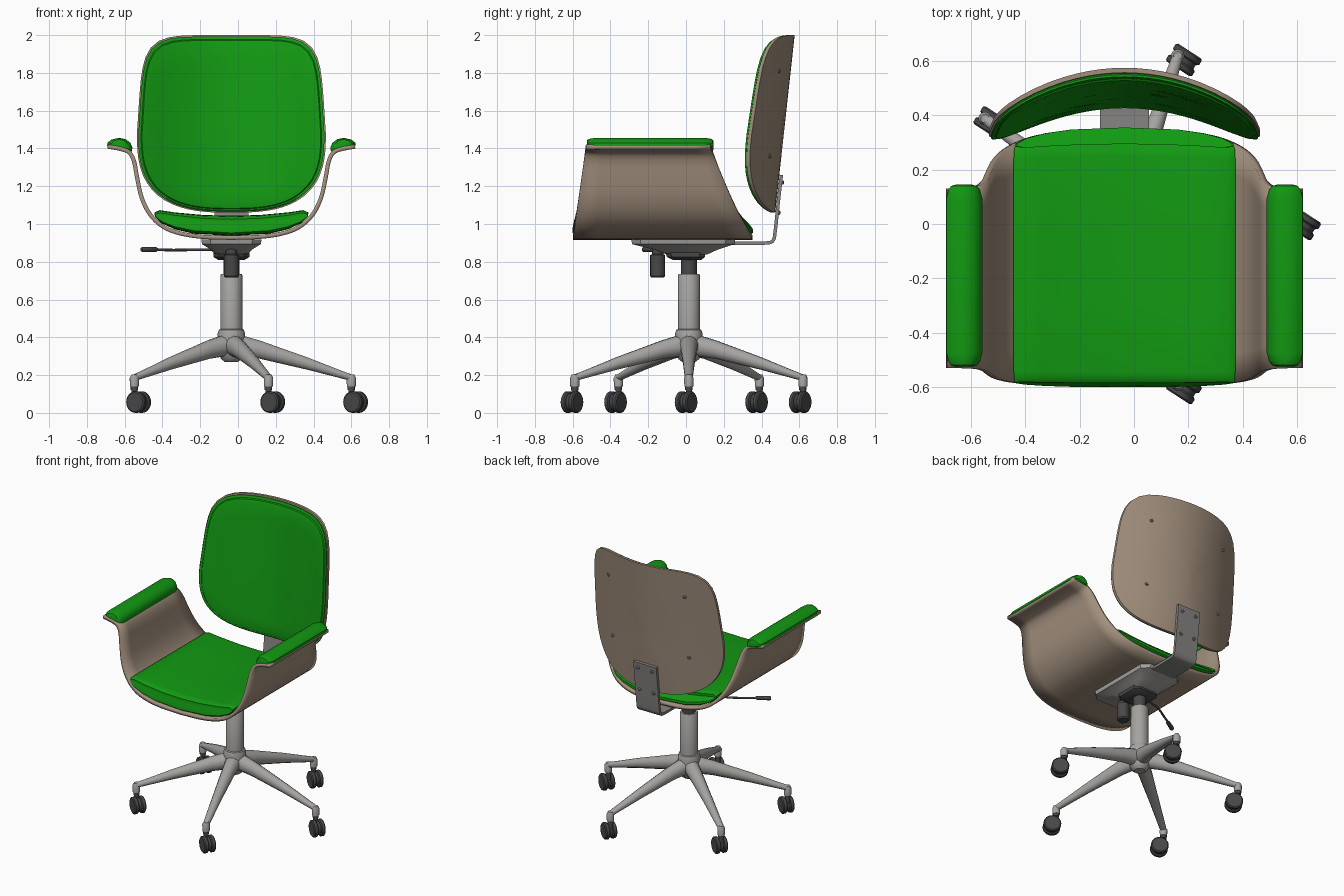
import bpy, bmesh, math
from mathutils import Matrix, Vector

if "Cube" in bpy.data.objects:
    bpy.data.objects.remove(bpy.data.objects["Cube"], do_unlink=True)

CX, CY = -0.035, 0.015          # column axis
parts = []


def material(name, r, g, b):
    m = bpy.data.materials.new(name)
    m.use_nodes = True
    m.diffuse_color = (r, g, b, 1)
    bsdf = next(n for n in m.node_tree.nodes if n.type == 'BSDF_PRINCIPLED')
    bsdf.inputs["Base Color"].default_value = (r, g, b, 1)
    bsdf.inputs["Roughness"].default_value = 0.6
    return m


GREEN = material("green_fabric", 0.006, 0.32, 0.006)
TAN = material("tan_wood", 0.36, 0.275, 0.205)
METAL = material("light_metal", 0.38, 0.37, 0.355)
STEEL = material("mid_grey_steel", 0.24, 0.235, 0.23)
DARK = material("dark_plastic", 0.065, 0.065, 0.065)


def loft(name, rings, mat, closed=True, matrix=None):
    """Skin a list of equal rings; closed rings get end caps."""
    bm = bmesh.new()
    vs = [[bm.verts.new(p) for p in ring] for ring in rings]
    n = len(rings[0])
    for a, b in zip(vs, vs[1:]):
        for i in range(n if closed else n - 1):
            j = (i + 1) % n
            bm.faces.new((a[i], a[j], b[j], b[i]))
    if closed:
        bm.faces.new(vs[0])
        bm.faces.new(vs[-1])
    bmesh.ops.recalc_face_normals(bm, faces=bm.faces)
    me = bpy.data.meshes.new(name)
    bm.to_mesh(me)
    bm.free()
    me.materials.append(mat)
    ob = bpy.data.objects.new(name, me)
    bpy.context.collection.objects.link(ob)
    if matrix:
        ob.matrix_world = matrix
    parts.append(ob)
    return ob


def lathe(name, profile, mat, matrix, n=24):
    """Turn (radius, height) points around the local z axis."""
    return loft(name, [[(r * math.cos(2 * math.pi * i / n), r * math.sin(2 * math.pi * i / n), z)
                        for i in range(n)] for r, z in profile], mat, matrix=matrix)


def spline(pts, steps=4):
    """Smooth path through a few points."""
    p = [Vector(q) for q in pts]
    p = [2 * p[0] - p[1]] + p + [2 * p[-1] - p[-2]]
    out = []
    for a, b, c, d in zip(p, p[1:], p[2:], p[3:]):
        for k in range(steps):
            t = k / steps
            out.append(0.5 * (2 * b + (c - a) * t + (2 * a - 5 * b + 4 * c - d) * t * t
                              + (3 * b - a - 3 * c + d) * t ** 3))
    return out + [p[-2]]


def mirrored(half):
    """Complete a half profile that starts on the centre line."""
    return [(-x, z) for x, z in reversed(half[1:])] + list(half)


at = Matrix.Translation

# Seat shell: bent sheet whose front and back edges draw in with height


def shell_y(z, v):
    t = max(0.0, (z - 0.915) / 0.495)
    front, back = -0.6 + 0.07 * t, 0.365 - 0.235 * t ** 0.8
    return front + v * (back - front)


half = [(0, .927), (.15, .932), (.27, .95), (.36, .985), (.43, 1.05), (.475, 1.14), (.5, 1.25),
        (.515, 1.33), (.54, 1.378), (.585, 1.397), (.655, 1.41)]
bend = mirrored([tuple(p) for p in spline(half)])
shell = loft("seat_shell", [[(CX + x, shell_y(z, v / 8), z) for x, z in bend] for v in range(9)],
             TAN, closed=False)
sol = shell.modifiers.new("thickness", 'SOLIDIFY')
sol.thickness, sol.offset = 0.022, 0

# Seat cushion: padded section swept front to back with rounded ends
under = mirrored([(0, .939), (.2, .95), (.3, .973), (.37, 1.005), (.405, 1.04)])
over = mirrored([(0, 1.042), (.15, 1.046), (.3, 1.06), (.38, 1.072), (.408, 1.06)])
section = under + over[::-1]
rings = []
for v, s in [(-.005, .3), (-.005, .7), (.01, .92), (.04, 1), (.35, 1.03), (.65, 1.03), (.96, 1),
             (.995, .92), (1.012, .7), (1.012, .3)]:
    ring = []
    for x, z in section:
        mid = 0.985 + 0.3 * x * x
        ring.append((CX + x * (.96 + .04 * min(s, 1)), shell_y(z, v), mid + (z - mid) * s))
    rings.append(ring)
loft("seat_cushion", rings, GREEN)

# Armrest pads
pad = [(.527, 1.383), (.524, 1.405), (.535, 1.43), (.56, 1.449), (.595, 1.456), (.635, 1.447),
       (.656, 1.43), (.658, 1.413), (.62, 1.402), (.57, 1.39)]
for side, label in ((1, "left"), (-1, "right")):
    rings = []
    for y, s in [(-.525, .45), (-.52, .7), (-.505, .88), (-.475, 1), (.095, 1), (.125, .88),
                 (.14, .7), (.145, .45)]:
        rings.append([(CX + side * (.592 + (x - .592) * s), y, 1.41 + (z - 1.41) * (.4 + .6 * s))
                      for x, z in pad])
    loft(label + "_armrest_pad", rings, GREEN)

# Backrest: rounded outline, leaning and bowed around the sitter
MID = 1.48


def back_y(x, z):
    return 0.472 + 0.11 * (z - 1.06) - 0.68 * x * x


def back_ring(s, d, n=72):
    ring = []
    for i in range(n):
        a = 2 * math.pi * i / n
        c, sn = math.cos(a), math.sin(a)
        e, h = (6, .52) if sn > 0 else (2.8, .42)
        r = (abs(c / .5) ** e + abs(sn / h) ** e) ** (-1 / e)
        x, z = s * r * c, s * r * sn
        x *= 1 - .13 * max(z, 0)
        ring.append((CX + x, back_y(x, z + MID) - d, z + MID))
    return ring


spread = [.04, .25, .5, .75]
loft("backrest_shell", [back_ring(s, 0) for s in spread + [1]]
     + [back_ring(s, .018) for s in [1] + spread[::-1]], TAN)
loft("backrest_cushion", [back_ring(s, .0185) for s in spread + [.97]]
     + [back_ring(*p) for p in [(.985, .024), (.985, .032), (.97, .037), (.955, .037), (.945, .044), (.9, .05)]]
     + [back_ring(s, .052) for s in spread[::-1]], GREEN)

# Backrest screws
to_back = Matrix.Rotation(-math.pi / 2, 4, 'X')
for x in (-.3, .3):
    for z in (1.36, 1.81):
        lathe("backrest_screw", [(.011, -.004), (.011, .003), (.006, .007)], STEEL,
              at((CX + x, back_y(x, z), z)) @ to_back, 10)

# Back support bracket: bent steel strip
path = spline([(.05, .9), (.3, .898), (.43, .9), (.462, .915), (.472, .96), (.488, 1.11), (.505, 1.26)])
rings = []
for i, p in enumerate(path):
    t = (path[min(i + 1, len(path) - 1)] - path[max(i - 1, 0)]).normalized()
    nrm = Vector((t.y, -t.x)) * .009
    a, b = p + nrm, p - nrm
    rings.append([(CX - .09, *a), (CX + .09, *a), (CX + .09, *b), (CX - .09, *b)])
loft("back_bracket", rings, STEEL)
for x in (-.055, .055):
    for y, z in ((.51, 1.22), (.492, 1.06)):
        lathe("bracket_bolt", [(.012, -.004), (.012, .004), (.007, .008)], STEEL,
              at((CX + x, y, z)) @ to_back, 10)

# Tilt mechanism under the seat


def slab(z, w, y0, y1):
    c = min(w, y1 - y0) * .3
    return [(CX + x, y, z) for x, y in ((-w + c, y0), (w - c, y0), (w, y0 + c), (w, y1 - c),
                                        (w - c, y1), (-w + c, y1), (-w, y1 - c), (-w, y0 + c))]


loft("mechanism_plate", [slab(.918, .16, -.29, .26), slab(.893, .155, -.285, .255),
                         slab(.865, .11, -.17, .17), slab(.838, .085, -.1, .11)], METAL)
loft("mechanism_block", [slab(.868, .095, -.12, .1), slab(.825, .095, -.1, .1),
                         slab(.81, .07, -.07, .08)], DARK)
lathe("tension_knob", [(.03, .88), (.03, .84), (.04, .835), (.04, .725), (.034, .717)], DARK,
      at((CX, -.15, 0)), 16)

# Height lever
rod = bpy.data.curves.new("height_lever_rod", 'CURVE')
rod.dimensions = '3D'
rod.bevel_depth = 0.007
sp = rod.splines.new('POLY')
pts = spline([(-.08, -.03, .865), (-.25, -.07, .863), (-.36, -.13, .862), (-.44, -.18, .865)])
sp.points.add(len(pts) - 1)
for q, p in zip(sp.points, pts):
    q.co = (*p, 1)
rod.materials.append(DARK)
bpy.context.collection.objects.link(bpy.data.objects.new("height_lever_rod", rod))
aim = Vector((-.08, -.05, 0)).to_track_quat('Z', 'Y').to_matrix().to_4x4()
lathe("height_lever_grip", [(.008, -.01), (.013, 0), (.015, .08), (.01, .09)], DARK,
      at((-.435, -.178, .865)) @ aim, 10)

# Gas column and hub
axis = at((CX, CY, 0))
lathe("column_stem", [(.042, .7), (.042, .82)], DARK, axis)
lathe("column", [(.058, .42), (.058, .73), (.054, .736)], METAL, axis, 32)
lathe("base_hub", [(.035, .27), (.055, .285), (.072, .33), (.073, .42), (.066, .44), (.056, .445)],
      METAL, axis, 32)

# Five-star base and twin-wheel casters, all casters swivelled the same way
R = 0.635
swivel = Matrix.Rotation(math.radians(-33), 4, 'Z')
axle = Matrix.Rotation(math.pi / 2, 4, 'X')
wheel = [(.02, -.015), (.05, -.015), (.057, -.009), (.057, .009), (.05, .015), (.02, .015)]
for k in range(5):
    turn = Matrix.Rotation(2 * math.pi * k / 5, 4, 'Z')
    rings = []
    for r, z, w, h in [(.03, .36, .052, .06), (.15, .335, .044, .05), (.4, .262, .031, .034),
                       (.57, .207, .024, .022), (.645, .183, .02, .018)]:
        rings.append([(r, w * math.cos(a), z + h * math.sin(a))
                      for a in (math.pi * (2 * i + 1) / 12 for i in range(12))])
    loft("base_leg", rings, METAL, matrix=axis @ turn)
    tip = axis @ turn @ at((R, 0, 0))
    lathe("leg_tip", [(.024, .14), (.025, .185), (.016, .203)], METAL, tip, 16)
    place = at(tip.translation)
    lathe("caster_stem", [(.016, .06), (.016, .12), (.02, .122), (.02, .142)], DARK, place, 12)
    body = place @ swivel @ at((.027, 0, .057)) @ axle
    lathe("caster_hood", [(.047, -.012), (.047, .012)], DARK, body, 20)
    for side in (-1, 1):
        lathe("caster_wheel", wheel, DARK, body @ at((0, 0, side * .024)), 24)

# Smooth shading with sharp edges kept
bpy.ops.object.select_all(action='DESELECT')
for ob in parts:
    ob.select_set(True)
bpy.context.view_layer.objects.active = parts[0]
bpy.ops.object.shade_smooth_by_angle(angle=math.radians(35))
